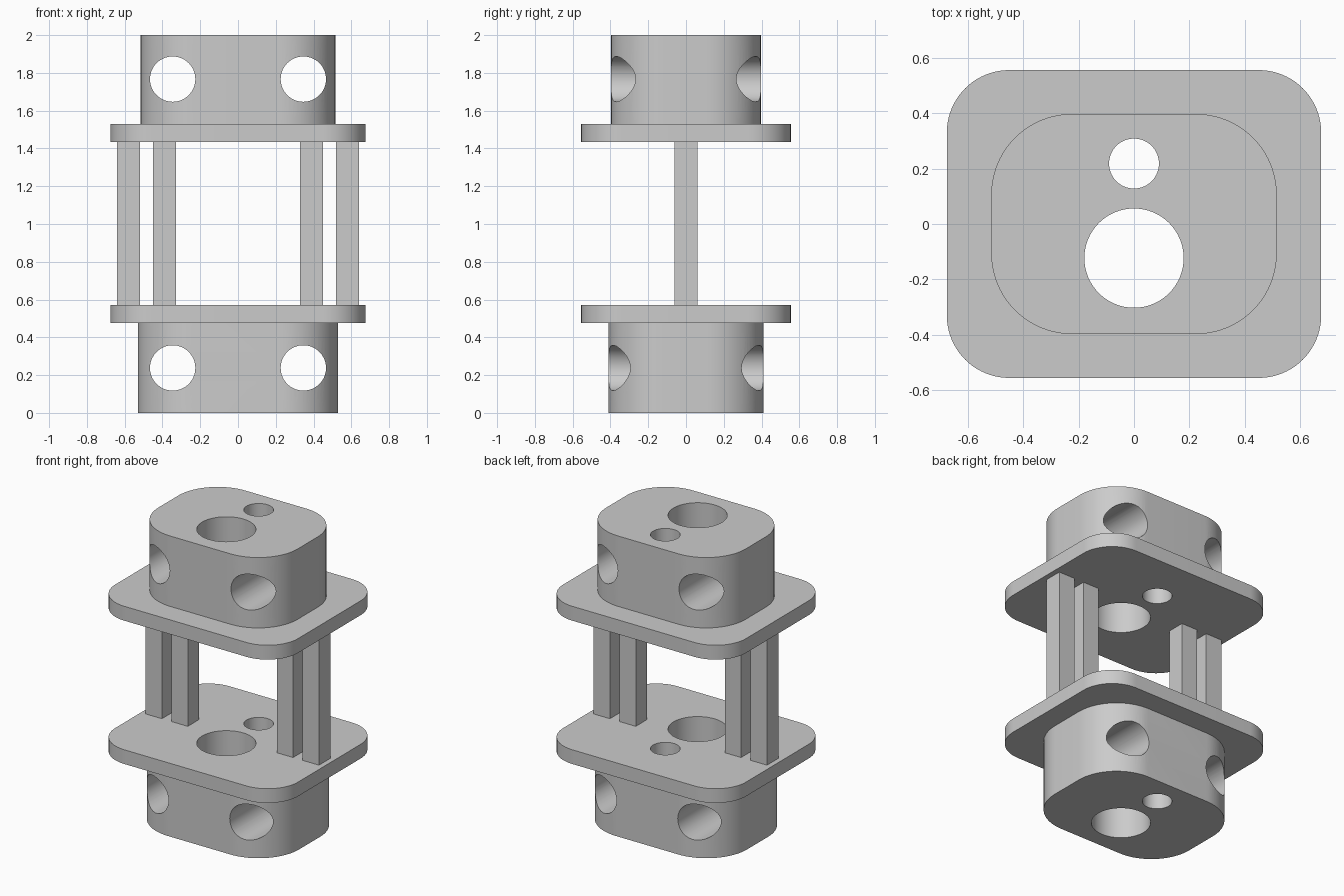
import bpy, bmesh, math
from mathutils import Matrix, Vector

cube = bpy.data.objects.get("Cube")
if cube:
    bpy.data.objects.remove(cube, do_unlink=True)

GREY = (0.6, 0.6, 0.6, 1.0)
grey = bpy.data.materials.new("plain_grey")
grey.use_nodes = True
grey.diffuse_color = GREY
grey.node_tree.nodes["Principled BSDF"].inputs["Base Color"].default_value = GREY


def make_object(name, bm):
    bmesh.ops.recalc_face_normals(bm, faces=bm.faces[:])
    mesh = bpy.data.meshes.new(name)
    bm.to_mesh(mesh)
    bm.free()
    mesh.materials.append(grey)
    obj = bpy.data.objects.new(name, mesh)
    bpy.context.collection.objects.link(obj)
    return obj


def rounded_slab(name, half_x, half_y, radius, z0, z1, steps=20):
    """Rounded rectangle outline pulled straight up."""
    bm = bmesh.new()
    outline = []
    for q, (sx, sy) in enumerate([(1, 1), (-1, 1), (-1, -1), (1, -1)]):
        for i in range(steps + 1):
            a = math.pi / 2 * (q + i / steps)
            outline.append(bm.verts.new((sx * (half_x - radius) + radius * math.cos(a),
                                         sy * (half_y - radius) + radius * math.sin(a), z0)))
    base = bm.faces.new(outline)
    top = bmesh.ops.extrude_face_region(bm, geom=[base])["geom"]
    bmesh.ops.translate(bm, vec=(0, 0, z1 - z0),
                        verts=[v for v in top if isinstance(v, bmesh.types.BMVert)])
    return make_object(name, bm)


def drill(obj, centre, radius, axis):
    """Cut a round through hole along the given axis."""
    bm = bmesh.new()
    turn = Vector((0, 0, 1)).rotation_difference(Vector(axis)).to_matrix().to_4x4()
    bmesh.ops.create_cone(bm, cap_ends=True, segments=64, radius1=radius, radius2=radius,
                          depth=3, matrix=Matrix.Translation(centre) @ turn)
    cutter = make_object("hole_cutter", bm)
    cutter.hide_render = True
    mod = obj.modifiers.new("hole", 'BOOLEAN')
    mod.operation = 'DIFFERENCE'
    mod.solver = 'EXACT'
    mod.object = cutter
    graph = bpy.context.evaluated_depsgraph_get()
    cut_mesh = bpy.data.meshes.new_from_object(obj.evaluated_get(graph))
    obj.modifiers.clear()
    obj.data = cut_mesh
    bpy.data.objects.remove(cutter, do_unlink=True)


# End blocks and flanges
lower_block = rounded_slab("lower_block", 0.53, 0.41, 0.3, 0, 0.477)
lower_plate = rounded_slab("lower_plate", 0.675, 0.555, 0.225, 0.477, 0.572)
upper_plate = rounded_slab("upper_plate", 0.675, 0.555, 0.225, 1.434, 1.53)
upper_block = rounded_slab("upper_block", 0.515, 0.397, 0.292, 1.53, 2)
slabs = [lower_block, lower_plate, upper_plate, upper_block]

# Large and small upright holes through every slab
for slab in slabs:
    drill(slab, (0, -0.123, 1), 0.179, (0, 0, 1))
    drill(slab, (0, 0.218, 1), 0.09, (0, 0, 1))

# Front-to-back bores through the blocks
for block, z in ((lower_block, 0.238), (upper_block, 1.767)):
    for x in (-0.346, 0.346):
        drill(block, (x, 0, z), 0.12, (0, 1, 0))

# Two pairs of square posts
for side, sign in (("left", 1), ("right", -1)):
    for place, x in (("inner", 0.389), ("outer", 0.58)):
        bm = bmesh.new()
        bmesh.ops.create_cube(bm, size=1, matrix=Matrix.Translation((sign * x, 0, 1.003))
                              @ Matrix.Diagonal((0.12, 0.12, 0.862, 1)))
        make_object(f"{side}_{place}_post", bm)

# Smooth curved walls, crisp rims
bpy.ops.object.select_all(action='DESELECT')
for slab in slabs:
    slab.select_set(True)
bpy.context.view_layer.objects.active = lower_block
bpy.ops.object.shade_smooth_by_angle(angle=math.radians(30))
